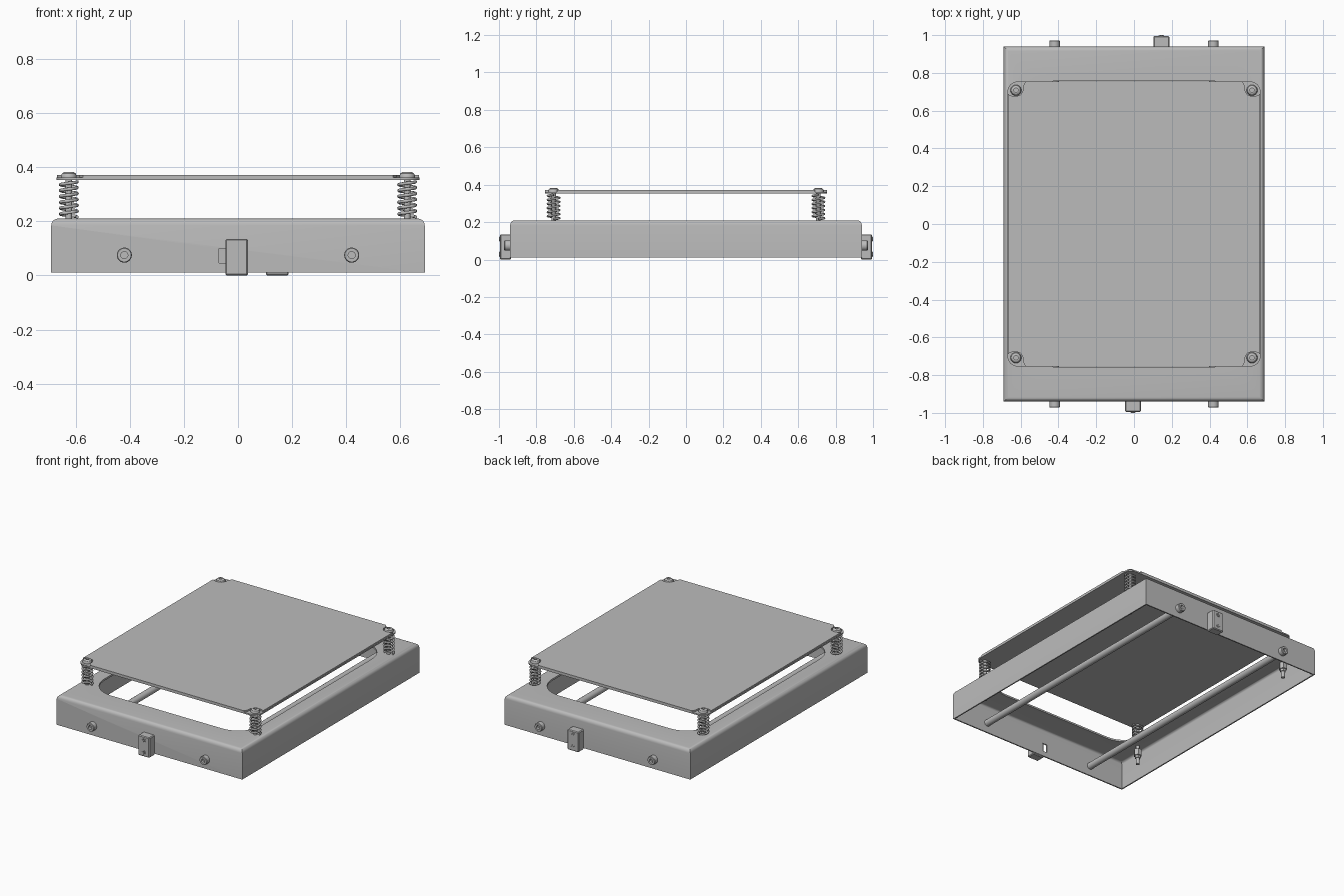
import bpy, bmesh
from math import pi, sin, cos
from mathutils import Matrix, Vector

if "Cube" in bpy.data.objects:
    bpy.data.objects.remove(bpy.data.objects["Cube"])

grey = bpy.data.materials.new("plain grey")
grey.use_nodes = True
grey.diffuse_color = (0.5, 0.5, 0.5, 1)
grey.node_tree.nodes["Principled BSDF"].inputs["Base Color"].default_value = (0.5, 0.5, 0.5, 1)


def finish(name, bm, smooth=True):
    """Turn a bmesh into a named grey object."""
    bmesh.ops.recalc_face_normals(bm, faces=bm.faces)
    mesh = bpy.data.meshes.new(name)
    bm.to_mesh(mesh)
    bm.free()
    mesh.materials.append(grey)
    ob = bpy.data.objects.new(name, mesh)
    bpy.context.collection.objects.link(ob)
    activate(ob)
    if smooth:
        bpy.ops.object.shade_smooth_by_angle()
    return ob


def activate(ob):
    bpy.ops.object.select_all(action="DESELECT")
    ob.select_set(True)
    bpy.context.view_layer.objects.active = ob


def box(name, lo, hi, bevel=0):
    bm = bmesh.new()
    bmesh.ops.create_cube(bm, size=1)
    for v in bm.verts:
        v.co = Vector([(a + b) / 2 + c * (b - a) for a, b, c in zip(lo, hi, v.co)])
    if bevel:
        bmesh.ops.bevel(bm, geom=bm.edges[:], offset=bevel, segments=1, affect="EDGES")
    return finish(name, bm, False)


def prism(name, outline, z0, z1):
    """Extrude a flat outline between two heights."""
    bm = bmesh.new()
    face = bm.faces.new([bm.verts.new((x, y, z0)) for x, y in outline])
    made = bmesh.ops.extrude_face_region(bm, geom=[face])
    bmesh.ops.translate(bm, vec=(0, 0, z1 - z0),
                        verts=[g for g in made["geom"] if isinstance(g, bmesh.types.BMVert)])
    return finish(name, bm)


def lathe(name, profile, place, sides=24):
    """Spin (radius, height) points around z, then place the part."""
    bm = bmesh.new()
    verts = [bm.verts.new((r, 0, z)) for r, z in profile]
    edges = [bm.edges.new(pair) for pair in zip(verts, verts[1:])]
    bmesh.ops.spin(bm, geom=verts + edges, axis=(0, 0, 1), cent=(0, 0, 0),
                   angle=2 * pi, steps=sides, use_merge=True)
    bmesh.ops.remove_doubles(bm, verts=bm.verts, dist=1e-5)
    bm.transform(place)
    return finish(name, bm)


def four_corners(quarter):
    """Mirror a quarter outline (running from the x side to the y side)."""
    back = quarter[::-1]
    return (quarter + [(-x, y) for x, y in back]
            + [(-x, -y) for x, y in quarter] + [(x, -y) for x, y in back])


def rounded(x, y, r, n=8):
    turns = [i * pi / 2 / n for i in range(n + 1)]
    return four_corners([(x - r + r * cos(t), y - r + r * sin(t)) for t in turns])


def cut(target, cutter):
    cutter.hide_render = True
    mod = target.modifiers.new("cut", "BOOLEAN")
    mod.object = cutter
    mod.operation = "DIFFERENCE"
    mod.solver = "EXACT"
    activate(target)
    bpy.ops.object.modifier_apply(modifier=mod.name)
    bpy.data.objects.remove(cutter)


# Folded sheet tray, open below, with rounded bends around the top
W, D, BASE, TOP, SHEET = 0.69, 0.94, 0.01, 0.21, 0.012
bm = bmesh.new()
bmesh.ops.create_cube(bm, size=2)
for v in bm.verts:
    v.co = (v.co.x * W, v.co.y * D, TOP if v.co.z > 0 else BASE)
floor = [f for f in bm.faces if f.calc_center_median().z < BASE + 0.01]
bmesh.ops.delete(bm, geom=floor, context="FACES")
rim = [e for e in bm.edges if all(v.co.z > TOP - 0.01 for v in e.verts)]
bmesh.ops.bevel(bm, geom=rim, offset=0.025, segments=5, profile=0.5, affect="EDGES")
tray = finish("tray", bm)
solid = tray.modifiers.new("sheet", "SOLIDIFY")
solid.thickness = SHEET
solid.offset = -1
activate(tray)
bpy.ops.object.modifier_apply(modifier="sheet")
cut(tray, prism("opening_cutter", rounded(0.585, 0.757, 0.17), 0.15, 0.3))
cut(tray, box("latch_slot_cutter", (-0.07, -1, 0.045), (-0.035, -0.9, 0.1)))
activate(tray)
bpy.ops.object.shade_smooth_by_angle()

# Floating plate: lower sheet with rounded corners, upper sheet with notched corners
prism("plate_lower_sheet", rounded(0.67, 0.755, 0.055), 0.352, 0.361)
notch = [(0.668, 0.69), (0.655, 0.68), (0.625, 0.675), (0.6, 0.685),
         (0.588, 0.705), (0.585, 0.735), (0.572, 0.755)]
prism("plate_upper_sheet", four_corners(notch), 0.361, 0.371)

# Spring, screw and lock nut at each corner
screw = [(0, 0.372), (0.011, 0.372), (0.011, 0.382), (0.017, 0.382), (0.025, 0.377),
         (0.029, 0.368), (0.029, 0.361), (0.012, 0.361), (0.012, 0.068), (0, 0.065)]
nut = [(0.012, 0.11), (0.018, 0.11), (0.02, 0.125), (0.026, 0.127), (0.026, 0.17), (0.012, 0.17)]
TURNS, STEPS = 6, 16
for sx in (-1, 1):
    for sy in (-1, 1):
        tag = ("left" if sx > 0 else "right") + ("_front" if sy < 0 else "_back")
        spot = Vector((sx * 0.625, sy * 0.708, 0))
        place = Matrix.Translation(spot)
        lathe("screw_" + tag, screw, place)
        lathe("nut_" + tag, nut, place, 6)

        curve = bpy.data.curves.new("spring_" + tag, "CURVE")
        curve.dimensions = "3D"
        curve.bevel_depth = 0.006
        curve.bevel_resolution = 2
        curve.use_fill_caps = True
        coil = curve.splines.new("POLY")
        count = TURNS * STEPS
        coil.points.add(count)
        for i, p in enumerate(coil.points):
            a = 2 * pi * i / STEPS
            p.co = (spot.x + 0.031 * cos(a), spot.y + 0.031 * sin(a),
                    0.216 + 0.13 * i / count, 1)
        curve.materials.append(grey)
        bpy.context.collection.objects.link(bpy.data.objects.new("spring_" + tag, curve))

# Guide rods running front to back, with socket bolt heads outside the walls
along = Matrix.Rotation(-pi / 2, 4, "X")
head = [(0.028, 0.935), (0.028, 0.968), (0.025, 0.972), (0.013, 0.972), (0.013, 0.955), (0, 0.955)]
for side, x in (("right", -0.42), ("left", 0.42)):
    place = Matrix.Translation((x, 0, 0.075)) @ along
    lathe("rod_" + side, [(0, -0.93), (0.022, -0.93), (0.022, 0.93), (0, 0.93)], place)
    for end, flip in (("back", 0), ("front", pi)):
        lathe("bolt_head_" + side + "_" + end, head,
              place @ Matrix.Rotation(flip, 4, "X"))

# Latch blocks on the front and back walls, each with two cross-head screws
for end, x, s in (("front", -0.005, -1), ("back", 0.145, 1)):
    ys = sorted((s * 0.935, s * 0.995))
    box("latch_" + end, (x - 0.042, ys[0], 0), (x + 0.042, ys[1], 0.135), 0.005)
    for level, z in (("lower", 0.028), ("upper", 0.11)):
        name = "latch_screw_" + end + "_" + level
        place = Matrix.Translation((x, 0, z)) @ Matrix.Rotation(-s * pi / 2, 4, "X")
        lathe(name, [(0.014, 0.99), (0.014, 0.997), (0, 0.997)], place)
        ys = sorted((s * 0.99, s))
        for part, a, b in (("bar", 0.011, 0.003), ("post", 0.003, 0.011)):
            box(name + "_" + part, (x - a, ys[0], z - b), (x + a, ys[1], z + b))
